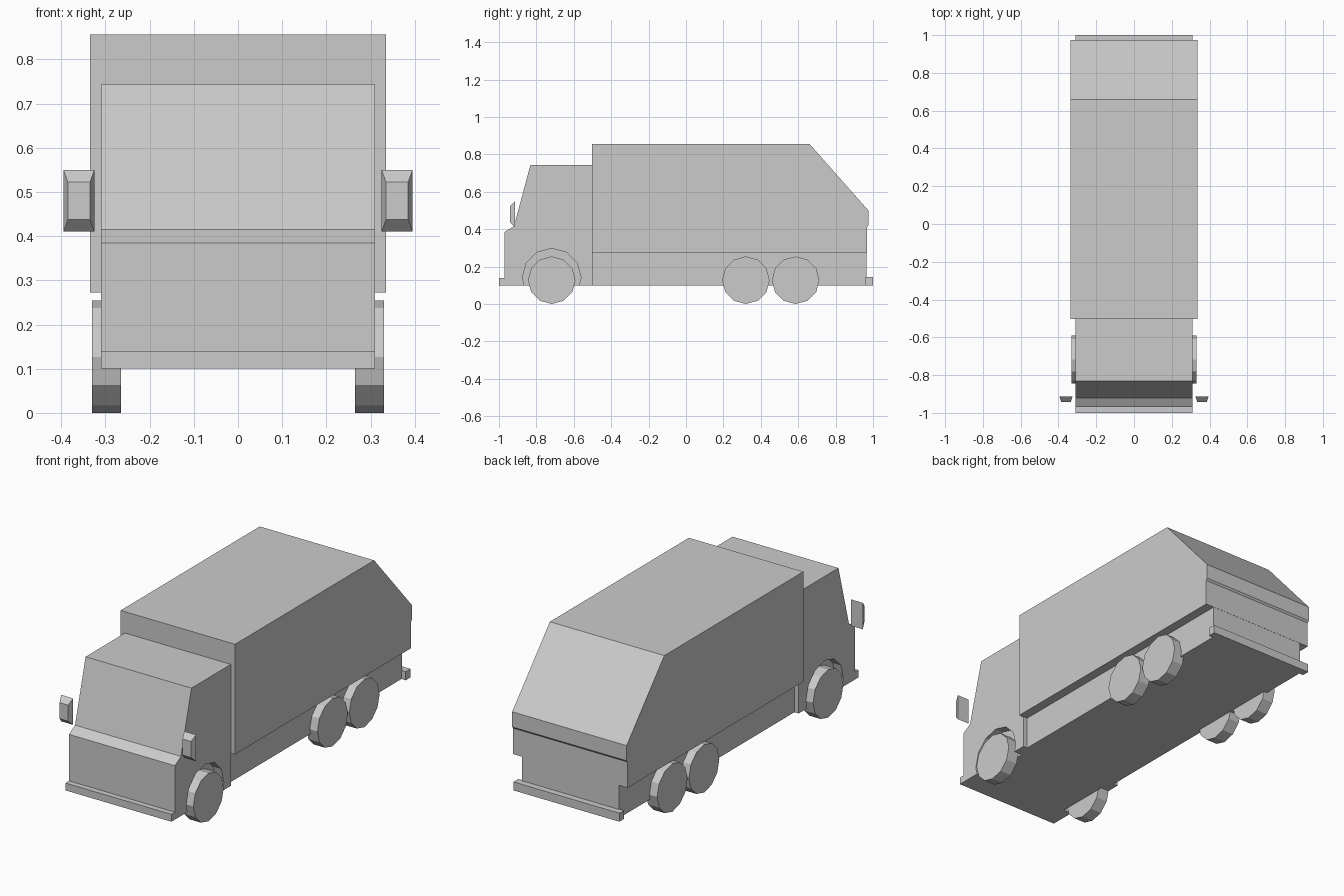
import bpy
import bmesh
from math import pi
from mathutils import Matrix

cube = bpy.data.objects.get("Cube")
if cube:
    bpy.data.objects.remove(cube, do_unlink=True)

GREY = (0.6, 0.6, 0.6, 1.0)
paint = bpy.data.materials.new("light_grey")
paint.use_nodes = True
paint.diffuse_color = GREY
paint.node_tree.nodes["Principled BSDF"].inputs["Base Color"].default_value = GREY


def finish(name, bm):
    bmesh.ops.recalc_face_normals(bm, faces=bm.faces)
    mesh = bpy.data.meshes.new(name)
    bm.to_mesh(mesh)
    bm.free()
    mesh.materials.append(paint)
    ob = bpy.data.objects.new(name, mesh)
    bpy.context.scene.collection.objects.link(ob)
    return ob


def extrude_profile(name, profile, half_width):
    """Side outline of (y, z) points swept across the vehicle."""
    bm = bmesh.new()
    face = bm.faces.new([bm.verts.new((-half_width, y, z)) for y, z in profile])
    swept = bmesh.ops.extrude_face_region(bm, geom=[face])["geom"]
    verts = [v for v in swept if isinstance(v, bmesh.types.BMVert)]
    bmesh.ops.translate(bm, verts=verts, vec=(2 * half_width, 0, 0))
    return finish(name, bm)


def box(name, half_width, y0, y1, z0, z1):
    return extrude_profile(name, [(y0, z0), (y1, z0), (y1, z1), (y0, z1)], half_width)


def disc(name, side, y, z, radius, inner, outer):
    """Twelve-sided drum on the x axis with a corner at the bottom."""
    bm = bmesh.new()
    place = Matrix.Translation((side * (inner + outer) / 2, y, z)) @ Matrix.Rotation(pi / 2, 4, "Y")
    bmesh.ops.create_cone(bm, cap_ends=True, segments=12, radius1=radius,
                          radius2=radius, depth=outer - inner, matrix=place)
    return finish(name, bm)


def mirror(name, side):
    """Door mirror: a block that narrows toward the front."""
    bm = bmesh.new()
    bmesh.ops.create_cube(bm, size=1)
    for v in bm.verts:
        front = v.co.y < 0
        width, height = (0.05, 0.085) if front else (0.07, 0.14)
        v.co = (side * 0.36 + v.co.x * width,
                -0.942 if front else -0.914,
                0.48 + v.co.z * height)
    return finish(name, bm)


# Cab with sloped windscreen
cab = extrude_profile("cab", [(-0.97, 0.1), (-0.97, 0.385), (-0.92, 0.415),
                              (-0.832, 0.743), (-0.5, 0.743), (-0.5, 0.1)], 0.31)

# Cargo body with sloped tail, and the narrower chassis under it
extrude_profile("cargo_body", [(-0.503, 0.273), (-0.503, 0.856), (0.66, 0.856),
                               (0.975, 0.5), (0.975, 0.42), (0.967, 0.41),
                               (0.967, 0.273)], 0.335)
box("chassis", 0.285, -0.51, 0.966, 0.1, 0.28)

# Bumpers
box("front_bumper", 0.31, -1.0, -0.965, 0.1, 0.139)
box("rear_bumper", 0.31, 0.96, 1.0, 0.1, 0.145)

for side, label in ((1, "left"), (-1, "right")):
    # Front wheel arch cut into the cab
    cutter = disc("arch_cutter", side, -0.718, 0.14, 0.157, 0.262, 0.4)
    cutter.hide_render = True
    mod = cab.modifiers.new("arch", "BOOLEAN")
    mod.operation = "DIFFERENCE"
    mod.solver = "EXACT"
    mod.object = cutter
    bpy.context.view_layer.objects.active = cab
    bpy.ops.object.modifier_apply(modifier=mod.name)
    bpy.data.objects.remove(cutter, do_unlink=True)

    # Wheels
    for part, y in (("front", -0.718), ("middle", 0.32), ("rear", 0.586)):
        disc(f"{part}_{label}_wheel", side, y, 0.127, 0.127, 0.265, 0.33)

    mirror(f"{label}_mirror", side)
